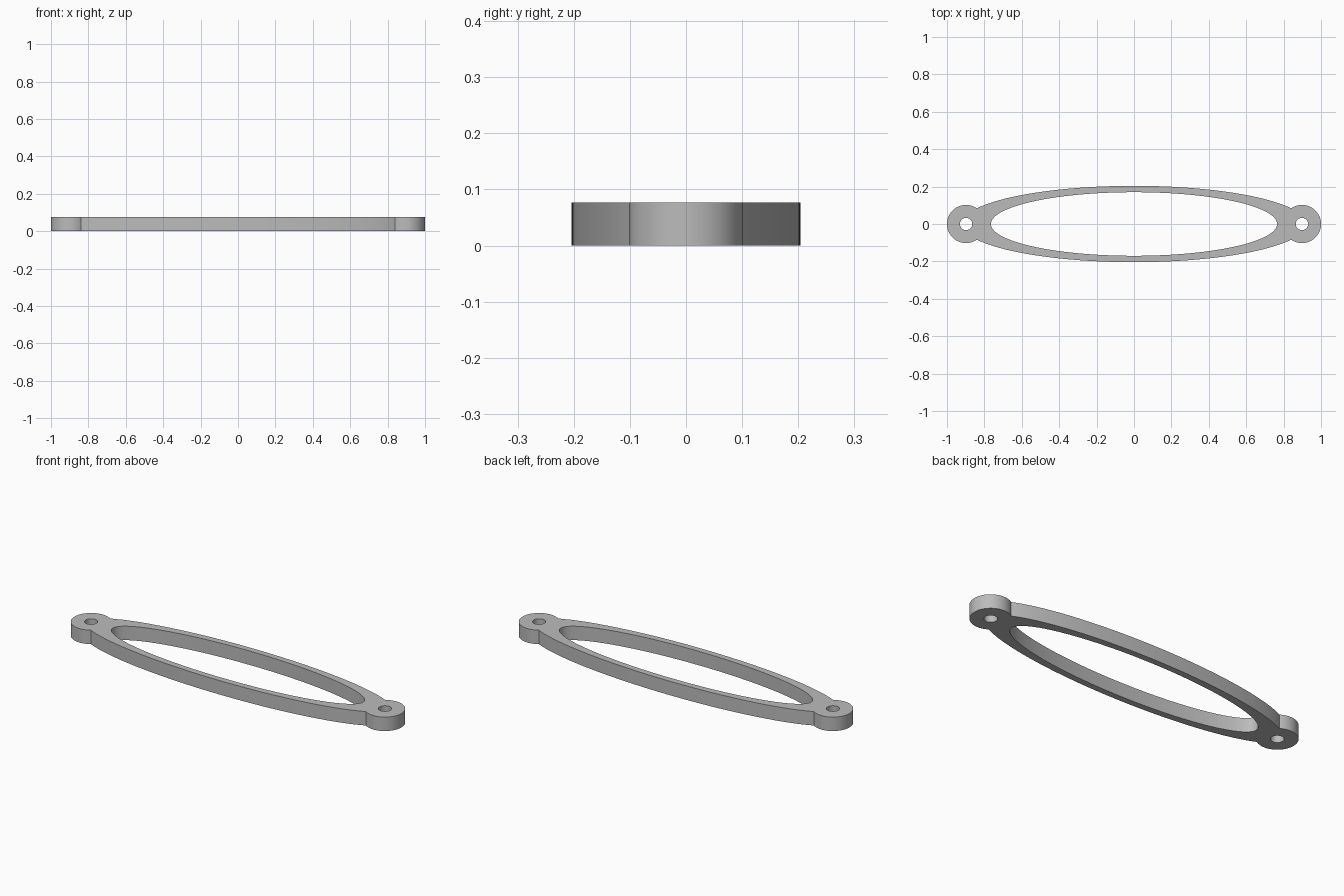
import bpy, bmesh
from math import sin, cos, pi, acos, atan2, sqrt

cube = bpy.data.objects.get("Cube")
if cube:
    bpy.data.objects.remove(cube, do_unlink=True)

HEIGHT = 0.077
A, B = 0.922, 0.204            # outer ellipse radii
INNER_A, INNER_B = 0.765, 0.17  # opening radii
TAB_X, TAB_R, HOLE_R = 0.898, 0.102, 0.033


def arc(cx, rx, ry, start, end, n):
    return [(cx + rx * cos(start + (end - start) * i / n),
             ry * sin(start + (end - start) * i / n)) for i in range(n + 1)]


def loop(cx, rx, ry, n):
    return arc(cx, rx, ry, 0, 2 * pi, n)[:-1]


# Where the round tab meets the ellipse: bisect along the ellipse angle
lo, hi = 0.0, pi / 2
for _ in range(50):
    t = (lo + hi) / 2
    inside = (A * cos(t) - TAB_X) ** 2 + (B * sin(t)) ** 2 < TAB_R ** 2
    lo, hi = (t, hi) if inside else (lo, t)
tab = atan2(B * sin(t), A * cos(t) - TAB_X)

# Outline: right tab, back rail, left tab, front rail
outline = (arc(TAB_X, TAB_R, TAB_R, -tab, tab, 48)[:-1]
           + arc(0, A, B, t, pi - t, 80)[:-1]
           + arc(-TAB_X, TAB_R, TAB_R, pi - tab, pi + tab, 48)[:-1]
           + arc(0, A, B, pi + t, 2 * pi - t, 80)[:-1])
loops = [outline, loop(0, INNER_A, INNER_B, 128)]
loops += [loop(s * TAB_X, HOLE_R, HOLE_R, 40) for s in (-1, 1)]

# Filled flat profile with openings, extruded to thickness
curve = bpy.data.curves.new("handle_profile", "CURVE")
curve.dimensions = "2D"
curve.fill_mode = "BOTH"
curve.extrude = HEIGHT / 2
for pts in loops:
    spline = curve.splines.new("POLY")
    spline.points.add(len(pts) - 1)
    for p, (x, y) in zip(spline.points, pts):
        p.co = (x, y, 0, 1)
    spline.use_cyclic_u = True
plate = bpy.data.objects.new("oval_plate", curve)
bpy.context.collection.objects.link(plate)
bpy.ops.object.select_all(action="DESELECT")
plate.select_set(True)
bpy.context.view_layer.objects.active = plate
bpy.ops.object.convert(target="MESH")
plate = bpy.context.object
plate.name = "oval_plate"

# Weld caps to walls and stand the plate on the ground
bm = bmesh.new()
bm.from_mesh(plate.data)
bmesh.ops.remove_doubles(bm, verts=bm.verts, dist=0.0001)
bmesh.ops.translate(bm, verts=bm.verts, vec=(0, 0, HEIGHT / 2))
bmesh.ops.recalc_face_normals(bm, faces=bm.faces)
bm.to_mesh(plate.data)
bm.free()
bpy.ops.object.shade_smooth_by_angle(angle=pi / 6)

# Plain grey finish
grey = bpy.data.materials.new("light_grey")
grey.use_nodes = True
colour = (0.5, 0.5, 0.5, 1)
grey.diffuse_color = colour
grey.node_tree.nodes["Principled BSDF"].inputs["Base Color"].default_value = colour
plate.data.materials.clear()
plate.data.materials.append(grey)
